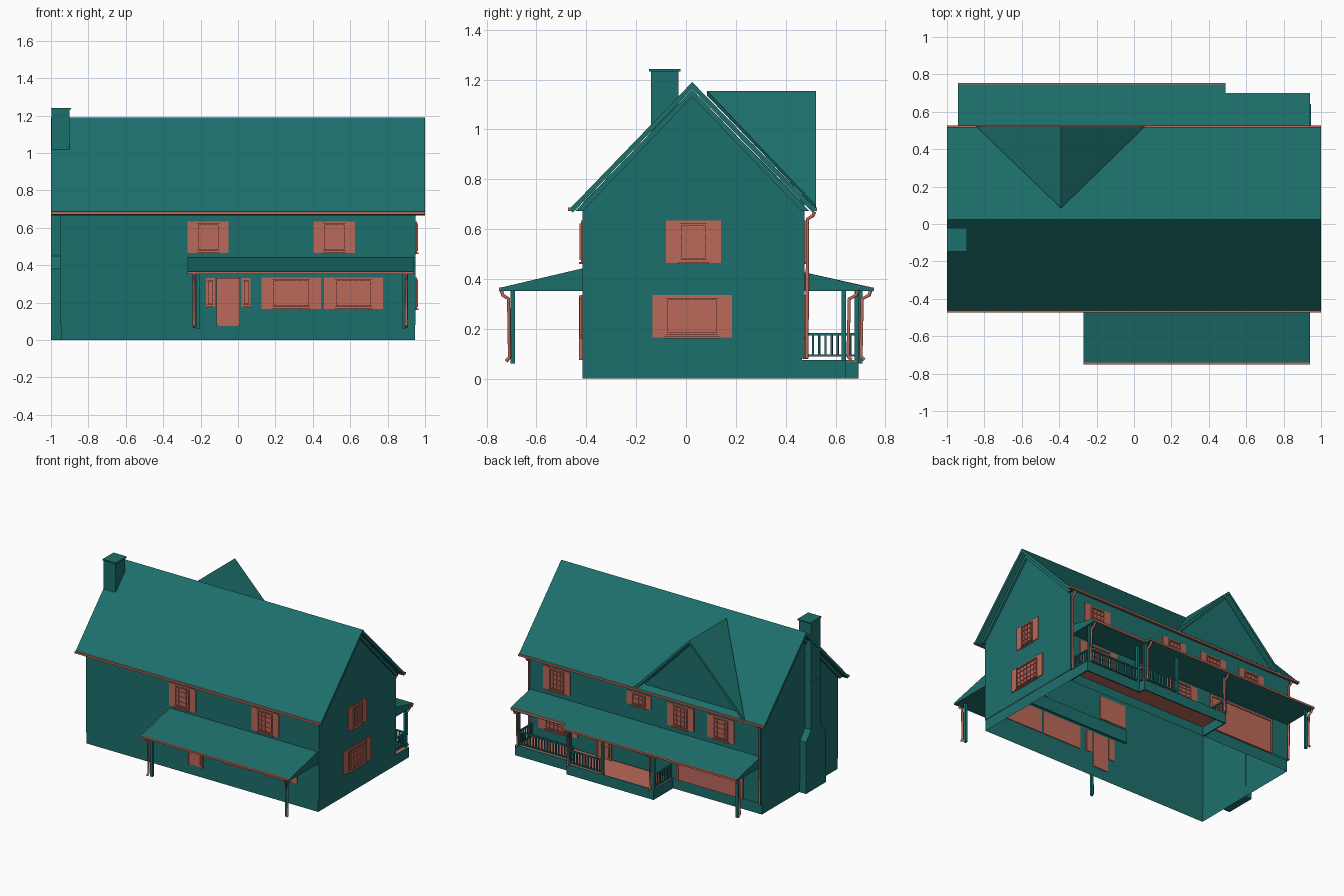
import bpy, bmesh
from mathutils import Vector

if "Cube" in bpy.data.objects:
    bpy.data.objects.remove(bpy.data.objects["Cube"])


def material(name, rgb):
    m = bpy.data.materials.new(name)
    m.diffuse_color = (*rgb, 1)
    m.use_nodes = True
    m.node_tree.nodes["Principled BSDF"].inputs["Base Color"].default_value = m.diffuse_color
    return m


TEAL = material("teal", (0.012, 0.16, 0.15))
CLAY = material("clay", (0.5, 0.14, 0.1))


def mesh(name, verts, faces, mat=TEAL):
    me = bpy.data.meshes.new(name)
    me.from_pydata(verts, [], faces)
    me.materials.append(mat)
    ob = bpy.data.objects.new(name, me)
    bpy.context.collection.objects.link(ob)
    return ob


def boxes(name, items, mat=TEAL):
    """One object from many (x0, x1, y0, y1, z0, z1) boxes."""
    bm = bmesh.new()
    for x0, x1, y0, y1, z0, z1 in items:
        v = bmesh.ops.create_cube(bm, size=1)["verts"]
        for p in v:
            p.co = ((x0 + x1) / 2 + p.co.x * (x1 - x0),
                    (y0 + y1) / 2 + p.co.y * (y1 - y0),
                    (z0 + z1) / 2 + p.co.z * (z1 - z0))
    me = bpy.data.meshes.new(name)
    bm.to_mesh(me)
    bm.free()
    me.materials.append(mat)
    ob = bpy.data.objects.new(name, me)
    bpy.context.collection.objects.link(ob)
    return ob


def extrude_x(name, profile, x0, x1, mat=TEAL):
    """Solid from a closed (y, z) profile swept along x."""
    n = len(profile)
    verts = [(x, y, z) for x in (x0, x1) for y, z in profile]
    faces = [tuple(range(n))[::-1], tuple(range(n, 2 * n))]
    faces += [(i, (i + 1) % n, n + (i + 1) % n, n + i) for i in range(n)]
    return mesh(name, verts, faces, mat)


def pipe(name, pts, r=0.008):
    cu = bpy.data.curves.new(name, "CURVE")
    cu.dimensions = "3D"
    cu.bevel_depth, cu.bevel_resolution, cu.use_fill_caps = r, 1, True
    sp = cu.splines.new("POLY")
    sp.points.add(len(pts) - 1)
    for p, c in zip(sp.points, pts):
        p.co = (*c, 1)
    cu.materials.append(CLAY)
    ob = bpy.data.objects.new(name, cu)
    bpy.context.collection.objects.link(ob)
    bpy.context.view_layer.objects.active = ob
    ob.select_set(True)
    bpy.ops.object.convert(target="MESH")
    ob.select_set(False)


# Wall faces: u runs along the wall, d points outward
FRONT, BACK, SIDE = -0.415, 0.475, 0.95


def on_wall(wall, u0, u1, z0, z1, d0, d1):
    if wall == "front":
        return (u0, u1, FRONT - d1, FRONT - d0, z0, z1)
    if wall == "back":
        return (u0, u1, BACK + d0, BACK + d1, z0, z1)
    return (SIDE + d0, SIDE + d1, u0, u1, z0, z1)


def window(name, wall, u0, u1, z0, z1, glass, cols=4, rows=4):
    """Shutter panel, raised sash frame and glazing bars."""
    c, h = (u0 + u1) / 2, glass / 2
    a, b, lo, hi, t = c - h, c + h, z0 + .012, z1 - .012, .008
    parts = [(u0, a, z0, z1, -.006, .006), (b, u1, z0, z1, -.006, .006),
             (a, b, z0, z1, -.006, .003),
             (a, a + t, lo, hi, 0, .012), (b - t, b, lo, hi, 0, .012),
             (a, b, lo, lo + t, 0, .012), (a, b, hi - t, hi, 0, .012),
             (a - .005, b + .005, z0 - .004, z0 + .004, 0, .014)]
    for i in range(1, cols):
        u = a + glass * i / cols
        parts.append((u - .002, u + .002, lo, hi, 0, .008))
    for i in range(1, rows):
        z = lo + (hi - lo) * i / rows
        parts.append((a, b, z - .002, z + .002, 0, .008))
    boxes(name, [on_wall(wall, *p) for p in parts], CLAY)


def door(name, wall, u0, u1, z0, z1):
    w = u1 - u0
    parts = [(u0, u1, z0, z1, -.006, .006), (u0, u0 + .01, z0, z1, 0, .014),
             (u1 - .01, u1, z0, z1, 0, .014), (u0, u1, z1 - .01, z1, 0, .014)]
    for k in (.18, .55):
        for f0, f1 in ((.06, .36), (.4, .72), (.77, .9)):
            parts.append((u0 + w * k, u0 + w * (k + .27),
                          z0 + (z1 - z0) * f0, z0 + (z1 - z0) * f1, 0, .01))
    boxes(name, [on_wall(wall, *p) for p in parts], CLAY)


# House walls (open shell) and foundation
prof = [(FRONT, .08), (FRONT, .705), (.025, 1.155), (BACK, .7), (BACK, .08)]
mesh("house_walls", [(x, y, z) for x in (-SIDE, SIDE) for y, z in prof],
     [(4, 3, 2, 1, 0), (5, 6, 7, 8, 9), (0, 1, 6, 5), (3, 4, 9, 8)])
f = [(-.945, FRONT), (.945, FRONT), (.945, .465), (-.945, .465)]
mesh("foundation", [(x, y, z) for z in (0, .082) for x, y in f],
     [(i, (i + 1) % 4, 4 + (i + 1) % 4, 4 + i) for i in range(4)])

# Main roof with bargeboards
extrude_x("main_roof", [(-.468, .68), (.025, 1.19), (.522, .68), (.508, .667),
                        (.025, 1.162), (-.454, .667)], -1, 1)
for s in (-1, 1):
    extrude_x("bargeboard", [(-.445, .672), (.025, 1.16), (.495, .672), (.465, .672),
                             (.025, 1.13), (-.415, .672)], s * .95, s * .965)

# Rear cross gable
gx = -.39
gable = mesh("cross_gable_roof", [(gx, .085, 1.135), (gx, .522, 1.135),
                                  (-.83, .522, .68), (.045, .522, .68)],
             [(0, 2, 1), (0, 1, 3)])
mod = gable.modifiers.new("thickness", "SOLIDIFY")
mod.thickness, mod.offset = .02, -1
mesh("cross_gable_wall", [(-.81, BACK + .01, .69), (.025, BACK + .01, .69),
                          (gx, BACK + .01, 1.12)], [(1, 0, 2)])

# Chimney with shoulders and cap
extrude_x("chimney_breast", [(-.2, 0), (.03, 0), (.03, .38), (-.03, .45), (-.03, .8),
                             (-.14, .8), (-.14, .45), (-.2, .38)], -1, -.945)
boxes("chimney_stack", [(-.998, -.9, -.14, -.03, .7, 1.235),
                        (-1, -.893, -.148, -.022, 1.232, 1.242)])

# Porch roofs
extrude_x("front_porch_roof", [(-.745, .365), (-.4, .446), (-.4, .352), (-.745, .352)], -.27, .94)
extrude_x("rear_porch_roof", [(.75, .365), (.46, .43), (.46, .352), (.75, .352)], -.94, .49)
extrude_x("rear_side_porch_roof", [(.695, .376), (.46, .43), (.46, .352), (.695, .352)], .49, .94)

# Gutters
boxes("gutters", [(-1, 1, -.474, -.456, .672, .686), (-1, 1, .508, .526, .672, .686),
                  (-.27, .94, -.75, -.735, .352, .366), (-.94, .49, .74, .755, .352, .366),
                  (.49, .94, .686, .7, .36, .376)], CLAY)

# Downspouts
for x in (-.235, .9):
    pipe("front_porch_downspout", [(x, -.742, .356), (x, -.735, .335), (x, -.712, .32),
                                   (x, -.708, .085), (x, -.722, .07)])
for x, y in ((-.93, .742), (-.2, .742), (.47, .742), (.92, .69)):
    pipe("rear_porch_downspout", [(x, y, .356), (x, y - .007, .335), (x, y - .035, .32),
                                  (x, y - .04, .09), (x, y - .026, .075)])
for x in (-.94, .94):
    pipe("eave_downspout", [(x, .515, .67), (x, .51, .655), (x, .488, .64), (x, .485, .08)])

# Porch posts
posts = [(-.215, -.695, .06), (.885, -.695, .06), (-.91, .7, .06), (-.215, .685, .07),
         (.2, .685, .07), (.48, .685, .07), (.92, .633, .07), (.5, .633, .07)]
boxes("porch_posts", [(x - .009, x + .009, y - .009, y + .009, z, .355) for x, y, z in posts])

# Rear deck: floor and skirts
boxes("deck_floor", [(-.215, .49, .465, .685, .068, .074), (.49, .94, .465, .635, .068, .074)], CLAY)
boxes("deck_skirt", [(-.22, .49, .683, .692, 0, .075), (-.22, -.211, .465, .692, 0, .075),
                     (.481, .49, .635, .692, 0, .075), (.49, .945, .633, .642, 0, .075),
                     (.936, .945, .465, .642, 0, .075)])


# Railings
def railing(p, q):
    p, q = Vector(p), Vector(q)
    n = max(2, round((q - p).length / .024))
    x0, x1 = sorted((p.x, q.x))
    y0, y1 = sorted((p.y, q.y))
    parts = [(x0 - .006, x1 + .006, y0 - .006, y1 + .006, z, z + .009) for z in (.088, .174)]
    for i in range(n + 1):
        c = p.lerp(q, i / n)
        parts.append((c.x - .004, c.x + .004, c.y - .004, c.y + .004, .09, .178))
    boxes("deck_railing", parts)


for p, q in (((.92, .485), (.92, .633)), ((.92, .633), (.5, .633)), ((.48, .633), (.48, .685)),
             ((.48, .685), (.2, .685)), ((-.215, .485), (-.215, .685))):
    railing(p, q)

# Windows
window("front_upper_window", "front", -.27, -.05, .465, .635, .12)
window("front_upper_window", "front", .405, .625, .465, .635, .12)
window("front_lower_window", "front", .125, .445, .165, .335, .2, 6)
window("front_lower_window", "front", .46, .775, .165, .335, .2, 6)
window("side_upper_window", "side", -.08, .14, .465, .635, .11)
window("side_lower_window", "side", -.135, .185, .165, .335, .21, 6)
for c in (.72, -.29, -.62):
    window("rear_upper_window", "back", c - .11, c + .11, .465, .635, .12)
window("rear_small_window", "back", -.05, .15, .535, .635, .11, 4, 2)
window("rear_lower_window", "back", .55, .87, .165, .335, .2, 6)
window("rear_lower_window", "back", -.15, .13, .2, .335, .17, 4)

# Doors, sidelights and the wide rear patio door
door("front_door", "front", -.115, .01, .075, .333)
for u in (-.172, .02):
    window("sidelight", "front", u, u + .048, .175, .333, .034, 1, 3)
door("rear_door", "back", .27, .39, .078, .333)
boxes("patio_door", [on_wall("back", *p) for p in (
    (-.8, -.26, .08, .335, -.006, .005), (-.8, -.785, .08, .335, 0, .012),
    (-.275, -.26, .08, .335, 0, .012), (-.8, -.26, .32, .335, 0, .012))], CLAY)
